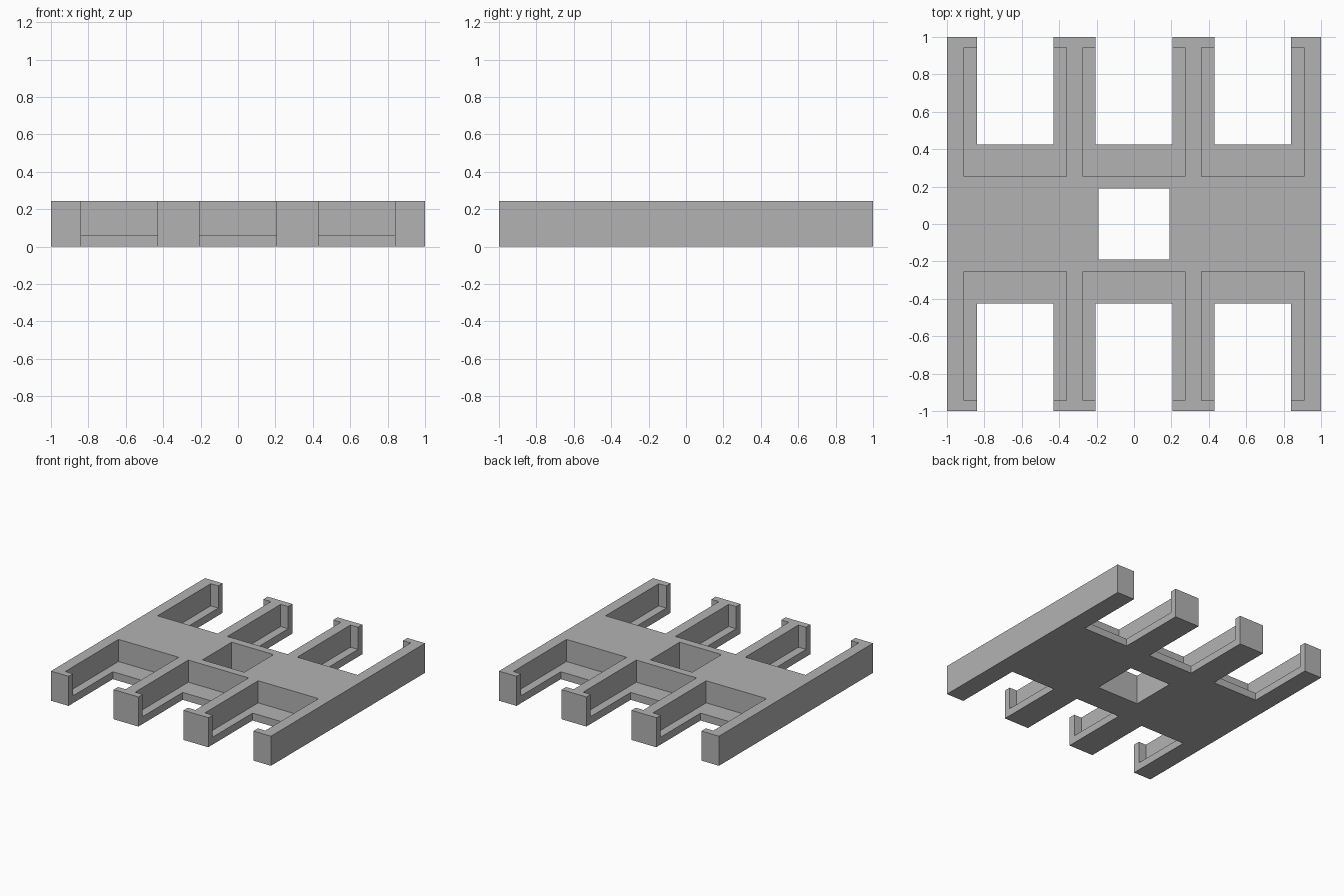
import bpy

if "Cube" in bpy.data.objects:
    bpy.data.objects.remove(bpy.data.objects["Cube"], do_unlink=True)

HEIGHT = 0.243
LEDGE = 0.061      # thickness of the floor ledge around each slot
SPACING = 0.635    # distance between bay centres


def box(name, low, high):
    """Axis-aligned box between two corners."""
    bpy.ops.mesh.primitive_cube_add(size=1, location=[(a + b) / 2 for a, b in zip(low, high)])
    obj = bpy.context.object
    obj.name = name
    obj.scale = [b - a for a, b in zip(low, high)]
    bpy.ops.object.transform_apply(location=True, rotation=False, scale=True)
    return obj


def cut(target, low, high):
    """Remove a box-shaped volume from the target."""
    cutter = box("cutter", low, high)
    cutter.hide_render = True
    mod = target.modifiers.new("cut", 'BOOLEAN')
    mod.operation = 'DIFFERENCE'
    mod.solver = 'EXACT'
    mod.object = cutter
    bpy.context.view_layer.objects.active = target
    bpy.ops.object.modifier_apply(modifier=mod.name)
    bpy.data.objects.remove(cutter, do_unlink=True)


# Base block
tray = box("slotted_tray", (-1, -1, 0), (1, 1, HEIGHT))

# Square hole through the middle
cut(tray, (-0.19, -0.19, -1), (0.19, 0.19, 1))

# Six bays: a wide pocket over a narrower slot that is open at the outer edge
for side in (-1, 1):
    for column in (-1, 0, 1):
        x = column * SPACING
        for half, inner, outer, bottom in ((0.274, 0.254, 0.944, LEDGE),
                                           (0.205, 0.425, 1.2, -1)):
            y = sorted((side * inner, side * outer))
            cut(tray, (x - half, y[0], bottom), (x + half, y[1], 1))

# Plain grey finish
grey = bpy.data.materials.new("plain_grey")
grey.use_nodes = True
colour = (0.45, 0.45, 0.45, 1)
grey.diffuse_color = colour
grey.node_tree.nodes["Principled BSDF"].inputs["Base Color"].default_value = colour
tray.data.materials.clear()
tray.data.materials.append(grey)
for face in tray.data.polygons:
    face.material_index = 0
    face.use_smooth = False
